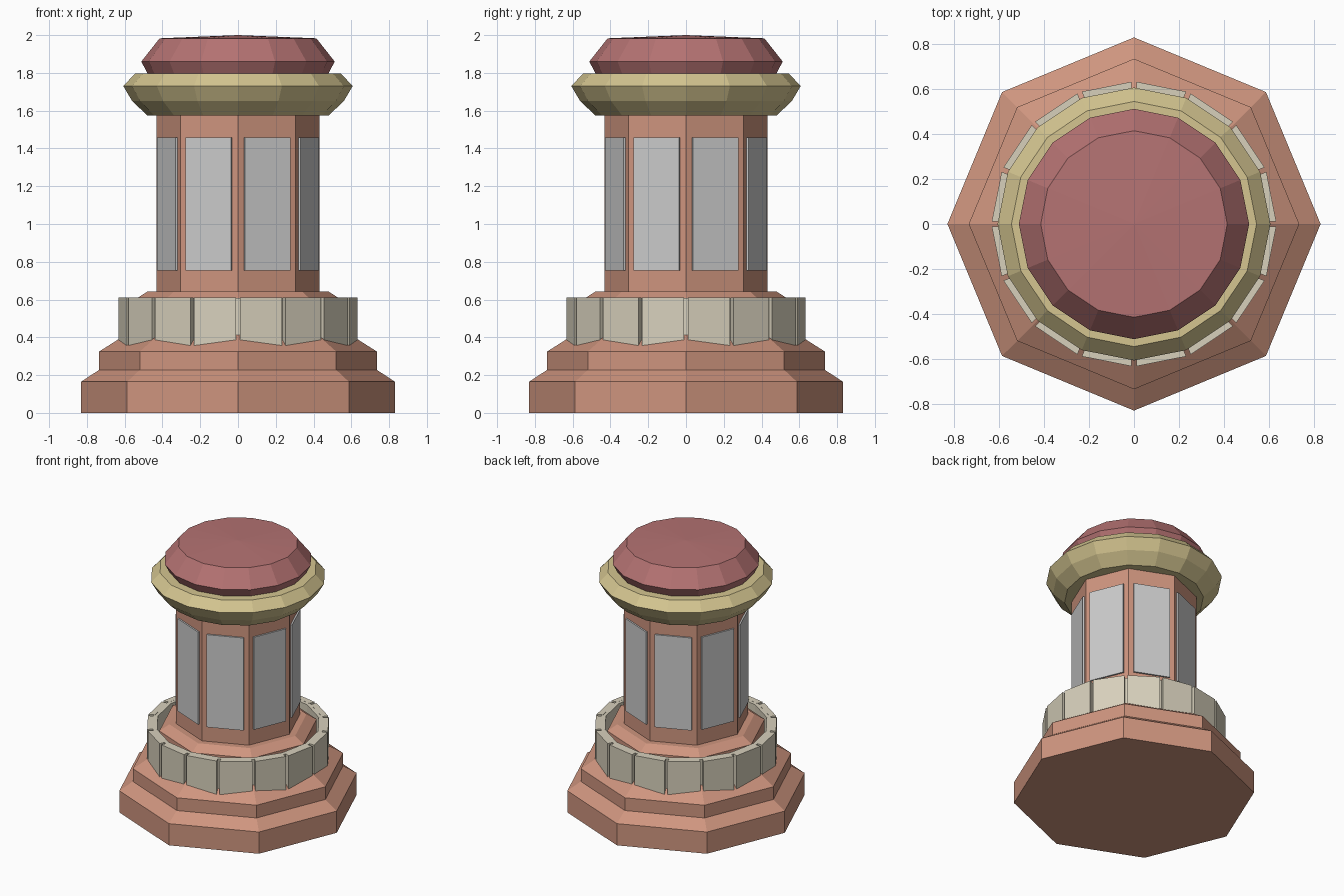
import bpy, bmesh
from math import cos, sin, pi

if "Cube" in bpy.data.objects:
    bpy.data.objects.remove(bpy.data.objects["Cube"])

def material(name, r, g, b):
    m = bpy.data.materials.new(name)
    m.diffuse_color = (r, g, b, 1)
    m.use_nodes = True
    m.node_tree.nodes["Principled BSDF"].inputs["Base Color"].default_value = m.diffuse_color
    return m

SALMON = material("salmon_stone", 0.62, 0.30, 0.21)
GOLD = material("gold_trim", 0.66, 0.56, 0.28)
RED = material("red_cap", 0.46, 0.17, 0.17)
CREAM = material("cream_tile", 0.68, 0.63, 0.50)
PALE = material("pale_panel", 0.70, 0.70, 0.67)

def finish(name, bm, mat):
    bmesh.ops.recalc_face_normals(bm, faces=bm.faces)
    me = bpy.data.meshes.new(name)
    bm.to_mesh(me)
    bm.free()
    me.materials.append(mat)
    ob = bpy.data.objects.new(name, me)
    bpy.context.collection.objects.link(ob)
    return ob

def lathe(name, profile, n, mat, closed=False):
    """Revolve (radius, z) points in n flat sides; radius 0 makes a pole."""
    bm = bmesh.new()
    rings = []
    for r, z in profile:
        if r == 0:
            rings.append([bm.verts.new((0, 0, z))] * n)
        else:
            rings.append([bm.verts.new((r * cos(2 * pi * i / n), r * sin(2 * pi * i / n), z))
                          for i in range(n)])
    pairs = list(zip(rings, rings[1:]))
    if closed:
        pairs.append((rings[-1], rings[0]))
    for a, b in pairs:
        for i in range(n):
            j = (i + 1) % n
            bm.faces.new(list(dict.fromkeys((a[i], a[j], b[j], b[i]))))
    if not closed:
        for ring in (rings[0], rings[-1]):
            if ring[0] is not ring[1]:
                bm.faces.new(ring)
    return finish(name, bm, mat)

def plates(name, n, r_in, r_out, half_in, half_out, z0, z1, mat):
    """One plate on each of n flat sides; r values are distances to the flat."""
    bm = bmesh.new()
    for k in range(n):
        a = 2 * pi * (k + 0.5) / n
        outline = [(r_in, -half_in), (r_out, -half_out), (r_out, half_out), (r_in, half_in)]
        lo, hi = [[bm.verts.new((d * cos(a) - w * sin(a), d * sin(a) + w * cos(a), z))
                   for d, w in outline] for z in (z0, z1)]
        bm.faces.new(lo)
        bm.faces.new(hi)
        for i in range(4):
            j = (i + 1) % 4
            bm.faces.new((lo[i], lo[j], hi[j], hi[i]))
    return finish(name, bm, mat)

# Stepped octagonal base and shaft
lathe("base_and_shaft", [(0.83, 0), (0.83, 0.165), (0.735, 0.228), (0.735, 0.325),
                         (0.55, 0.442), (0.55, 0.597), (0.48, 0.642), (0.432, 0.642),
                         (0.432, 1.6)], 8, SALMON)

# Inset-looking panels on the shaft faces
ap8 = cos(pi / 8)
plates("shaft_panels", 8, 0.432 * ap8 - 0.01, 0.432 * ap8 + 0.012, 0.13, 0.13, 0.755, 1.458, PALE)

# Ring of sixteen tiles with narrow gaps, backed by a thin band
ap16, tan16 = cos(pi / 16), sin(pi / 16) / cos(pi / 16)
r_out, r_in = 0.635 * ap16, 0.59 * ap16
plates("ring_tiles", 16, r_in, r_out, r_in * tan16 - 0.011, r_out * tan16 - 0.011, 0.34, 0.61, CREAM)
lathe("ring_band", [(0.565, 0.36), (0.595, 0.36), (0.595, 0.609), (0.565, 0.609)], 16, CREAM, True)

# Gold collar
lathe("collar", [(0.48, 1.575), (0.56, 1.65), (0.607, 1.73), (0.545, 1.797)], 16, GOLD)

# Red cap with a shallow crown
lathe("cap", [(0.475, 1.79), (0.512, 1.86), (0.415, 1.983), (0, 2.0)], 16, RED)
